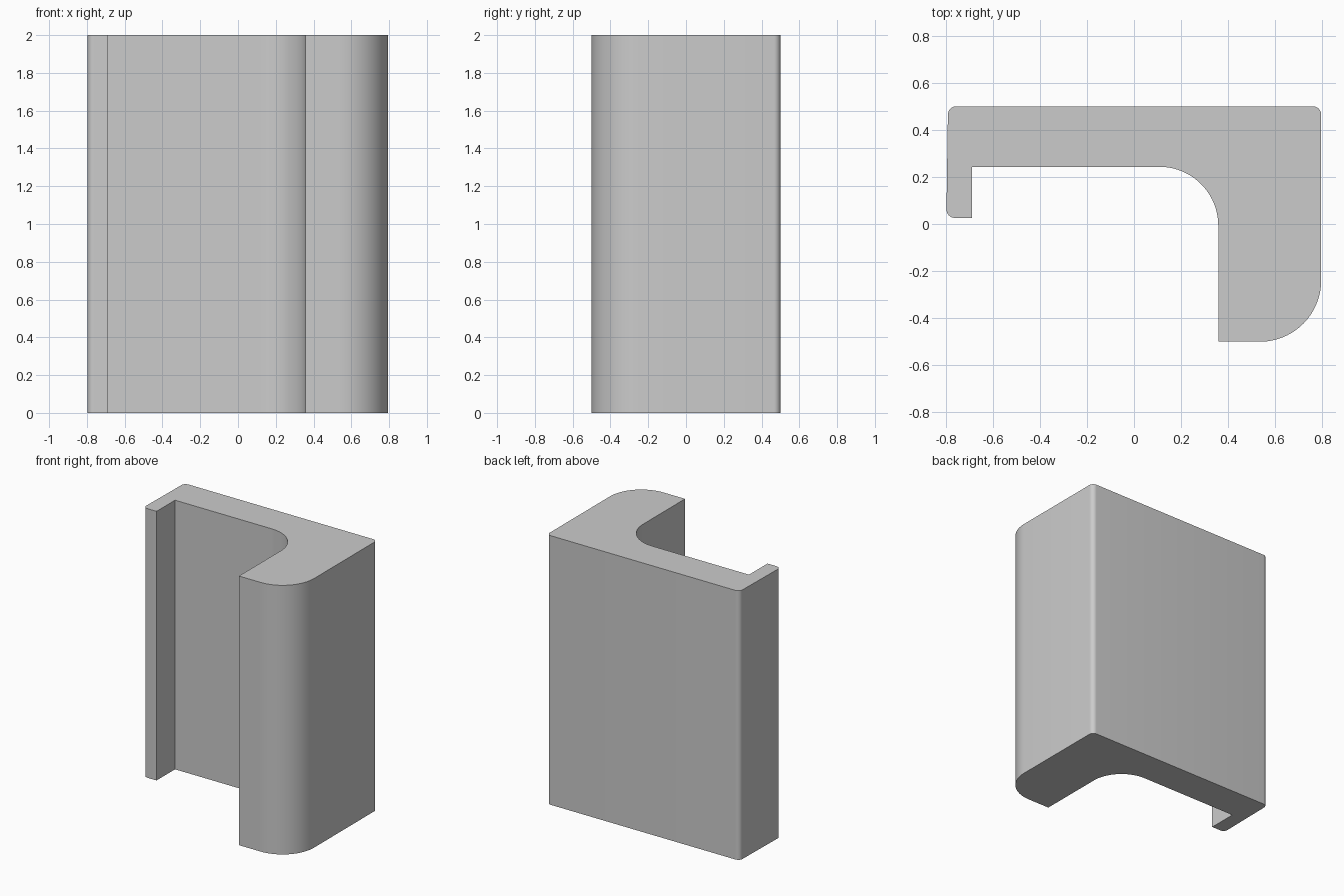
import bpy, bmesh, math
from mathutils import Vector

cube = bpy.data.objects.get("Cube")
if cube:
    bpy.data.objects.remove(cube)

HEIGHT = 2.0

# Profile corners, counter-clockwise: x, y, fillet radius
CORNERS = [
    (-0.79, 0.5, 0.035),
    (-0.797, 0.026, 0.035),
    (-0.688, 0.026, 0),
    (-0.688, 0.243, 0),
    (0.358, 0.243, 0.25),
    (0.358, -0.5, 0),
    (0.795, -0.5, 0.26),
    (0.795, 0.5, 0.035),
]


def rounded_outline(corners):
    """Replace each corner that has a radius with a tangent arc."""
    outline = []
    for i, (x, y, radius) in enumerate(corners):
        p = Vector((x, y))
        if radius == 0:
            outline.append(p)
            continue
        to_prev = (Vector(corners[i - 1][:2]) - p).normalized()
        to_next = (Vector(corners[(i + 1) % len(corners)][:2]) - p).normalized()
        half = to_prev.angle(to_next) / 2
        centre = p + (to_prev + to_next).normalized() * radius / math.sin(half)
        start = (p + to_prev * radius / math.tan(half) - centre).normalized()
        end = (p + to_next * radius / math.tan(half) - centre).normalized()
        steps = 24 if radius > 0.1 else 8
        for k in range(steps + 1):
            direction = start.slerp(end, k / steps).normalized()
            outline.append(centre + direction * radius)
    return outline


# Extrude the hooked profile upward
bm = bmesh.new()
base = bm.faces.new([bm.verts.new((p.x, p.y, 0)) for p in rounded_outline(CORNERS)])
extruded = bmesh.ops.extrude_face_region(bm, geom=[base], use_keep_orig=True)
top = [v for v in extruded["geom"] if isinstance(v, bmesh.types.BMVert)]
bmesh.ops.translate(bm, verts=top, vec=(0, 0, HEIGHT))
bmesh.ops.recalc_face_normals(bm, faces=bm.faces)
mesh = bpy.data.meshes.new("hooked_profile")
bm.to_mesh(mesh)
bm.free()

profile = bpy.data.objects.new("hooked_profile", mesh)
bpy.context.collection.objects.link(profile)

# Plain grey material
grey = bpy.data.materials.new("light_grey")
grey.use_nodes = True
colour = (0.6, 0.6, 0.6, 1)
grey.diffuse_color = colour
grey.node_tree.nodes["Principled BSDF"].inputs["Base Color"].default_value = colour
mesh.materials.append(grey)

# Smooth fillets with crisp ends
bpy.ops.object.select_all(action="DESELECT")
profile.select_set(True)
bpy.context.view_layer.objects.active = profile
bpy.ops.object.shade_smooth_by_angle(angle=math.radians(30))
